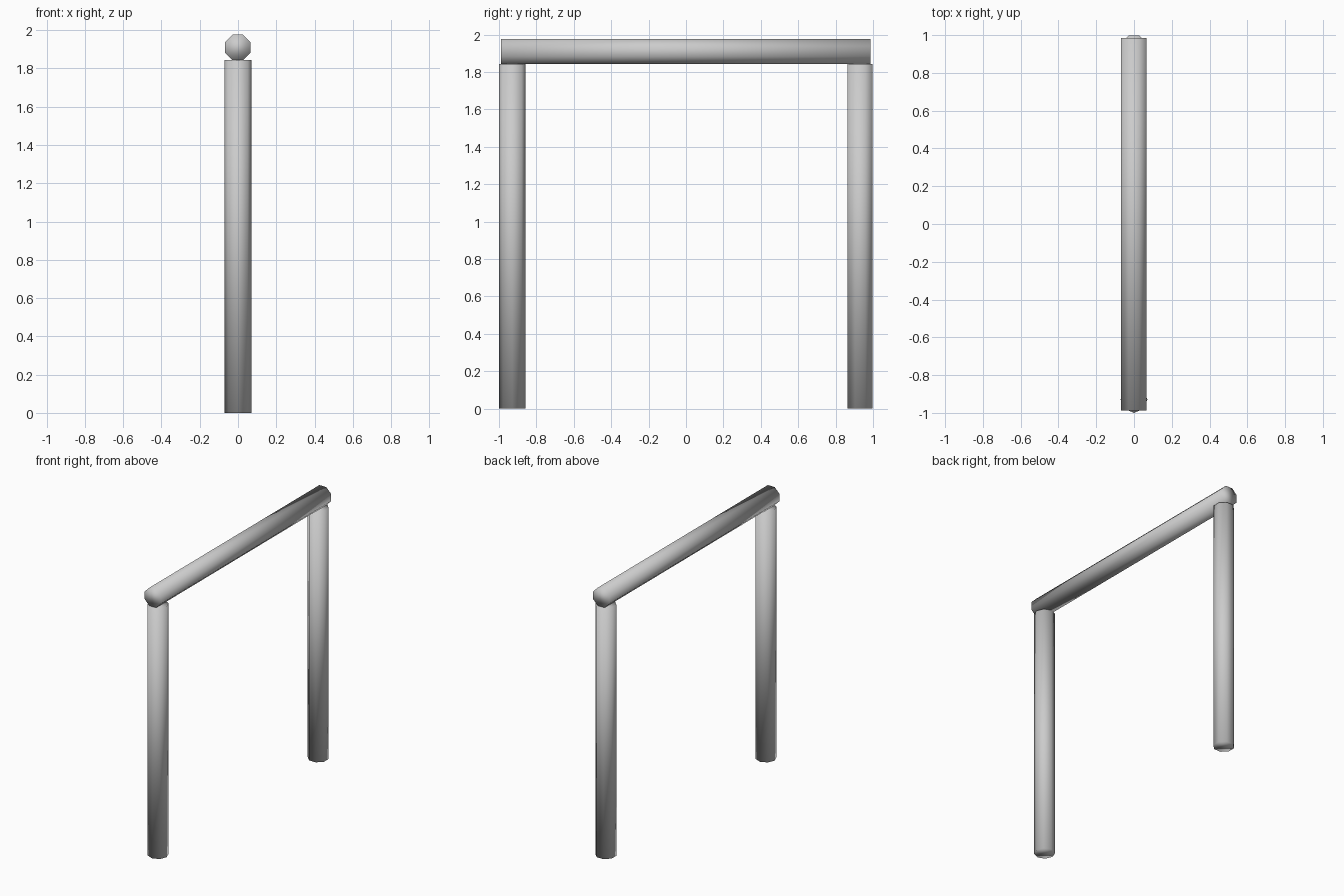
import bpy
import math

if "Cube" in bpy.data.objects:
    bpy.data.objects.remove(bpy.data.objects["Cube"])


def pole(name, centre, radius, length, rotation):
    """Eight-sided smooth-shaded log, axis along local z."""
    bpy.ops.mesh.primitive_cylinder_add(
        vertices=8, radius=radius, depth=length, location=centre, rotation=rotation)
    ob = bpy.context.object
    ob.name = name
    bpy.ops.object.shade_smooth()
    return ob


HALF_SIDE = math.pi / 8
POST_H = 1.843

# Upright posts: the front one has corners on the axes, the back one has flats
pole("front_post", (0, -0.929, POST_H / 2), 0.071, POST_H, (0, 0, 0))
pole("back_post", (0, 0.931, POST_H / 2), 0.072, POST_H, (0, 0, HALF_SIDE))

# Crossbar resting on the post tops, flat side down
bar = pole("crossbar", (-0.001, -0.001, 1.91), 0.072, 1.974, (0, 0, 0))
bar.rotation_mode = 'ZYX'
bar.rotation_euler = (math.pi / 2, HALF_SIDE, 0)
# Spin the section about its own axis so that flats face up and down
bar.rotation_mode = 'XYZ'
bar.rotation_euler = (math.pi / 2, HALF_SIDE, 0)
